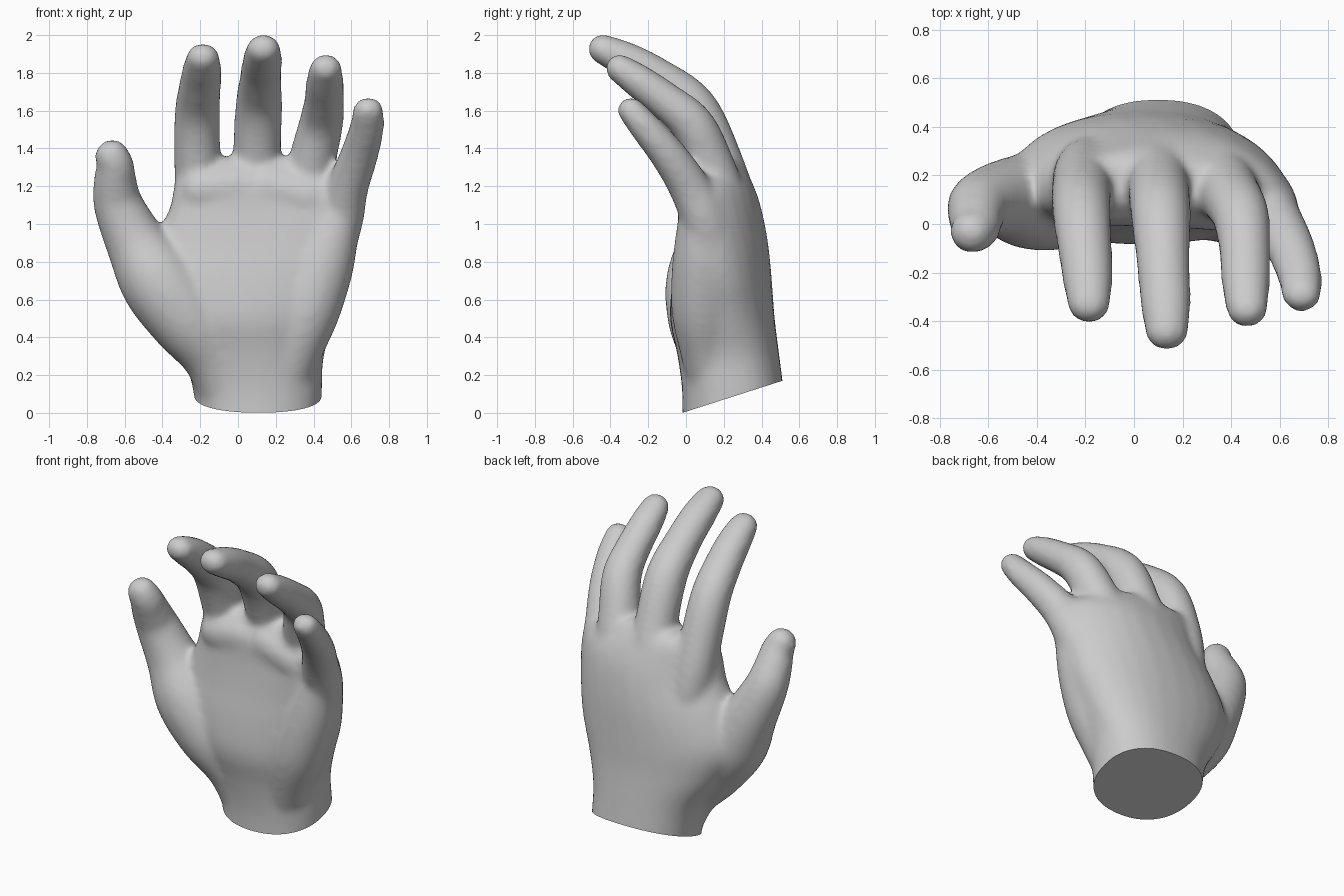
import bpy, bmesh, math
from mathutils import Vector

bm = bmesh.new()
N = 28


def skin(rings):
    # bridge closed rings and cap both ends
    vs = [[bm.verts.new(p) for p in r] for r in rings]
    for a, b in zip(vs, vs[1:]):
        for i in range(N):
            j = (i + 1) % N
            bm.faces.new((a[i], a[j], b[j], b[i]))
    bm.faces.new(vs[0][::-1])
    bm.faces.new(vs[-1])


def spline(rows, steps=6):
    # Catmull-Rom interpolation of whole rows of numbers
    out = []
    for k in range(len(rows) - 1):
        p0, p1, p2, p3 = (rows[min(max(k + d, 0), len(rows) - 1)] for d in (-1, 0, 1, 2))
        for s in range(steps):
            t = s / steps
            out.append([0.5 * (2 * b + (c - a) * t + (2 * a - 5 * b + 4 * c - d) * t * t
                               + (3 * b - a - 3 * c + d) * t ** 3)
                        for a, b, c, d in zip(p0, p1, p2, p3)])
    return out + [list(rows[-1])]


def tube(rows, f0=1.08, f1=0.88):
    # rows: x, y, z, radius; thickness factor runs from f0 to f1; rounded at both ends
    pts = spline(rows)
    n = len(pts) - 1
    cs = [Vector(p[:3]) for p in pts]
    tans = [(cs[min(i + 1, n)] - cs[max(i - 1, 0)]).normalized() for i in range(n + 1)]
    stations = [(cs[i], tans[i], pts[i][3] + 0.003, f0 + (f1 - f0) * i / n) for i in range(n + 1)]
    angles = [math.radians(a) for a in (20, 40, 58, 72, 84)]

    def dome(st, sign):
        c, t, r, f = st
        return [(c + t * sign * r * 0.9 * math.sin(a), t, r * math.cos(a), f) for a in angles]
    stations = dome(stations[0], -1)[::-1] + stations + dome(stations[-1], 1)
    rings = []
    for c, t, r, f in stations:
        side = (Vector((1, 0, 0)) - t * t.x).normalized()
        up = t.cross(side)
        rings.append([c + side * r * math.cos(2 * math.pi * i / N)
                      + up * r * f * math.sin(2 * math.pi * i / N) for i in range(N)])
    skin(rings)


def sgn_pow(v, e):
    return math.copysign(abs(v) ** e, v)


# wrist and palm: z, x left, x right, y front, y back, forward curl of the edges
palm = [
    (-0.15, -0.21, 0.43, -0.02, 0.54, 0.0),
    (0.10, -0.235, 0.445, -0.02, 0.52, 0.0),
    (0.30, -0.295, 0.455, -0.045, 0.495, 0.0),
    (0.50, -0.43, 0.52, -0.085, 0.47, 0.01),
    (0.70, -0.51, 0.595, -0.07, 0.455, 0.04),
    (0.90, -0.45, 0.635, -0.035, 0.435, 0.08),
    (1.08, -0.365, 0.66, -0.01, 0.40, 0.12),
    (1.20, -0.34, 0.62, 0.0, 0.36, 0.10),
    (1.30, -0.31, 0.46, 0.04, 0.31, 0.05),
    (1.35, -0.27, 0.40, 0.09, 0.26, 0.03),
]
rings = []
for z, x0, x1, yf, yb, curl in spline(palm, 5):
    ring = []
    for i in range(N):
        a = 2 * math.pi * i / N
        c, s = sgn_pow(math.cos(a), 0.88), sgn_pow(math.sin(a), 0.88)
        bend = curl * c * c * (1 if c > 0 else 0.5)
        ring.append(Vector(((x0 + x1) / 2 + (x1 - x0) / 2 * c,
                            (yf + yb) / 2 + (yb - yf) / 2 * s - bend, z)))
    rings.append(ring)
skin(rings)

# thumb with its ball
tube([(-0.03, 0.19, 0.06, 0.16), (-0.12, 0.14, 0.30, 0.17), (-0.27, 0.10, 0.50, 0.20),
      (-0.42, 0.095, 0.70, 0.205), (-0.54, 0.105, 0.90, 0.16), (-0.633, 0.08, 1.10, 0.13),
      (-0.65, 0.03, 1.22, 0.113), (-0.65, -0.015, 1.31, 0.098), (-0.67, -0.035, 1.365, 0.088)],
     0.97, 0.97)
# heel of the palm on the little finger side
tube([(0.22, 0.18, 0.10, 0.15), (0.29, 0.12, 0.32, 0.15), (0.37, 0.09, 0.55, 0.17),
      (0.45, 0.09, 0.80, 0.165), (0.51, 0.08, 1.0, 0.13)], 0.97, 0.97)
# pads below the fingers
tube([(-0.20, 0.12, 1.18, 0.13), (0.12, 0.12, 1.20, 0.13), (0.38, 0.10, 1.14, 0.13)], 1, 1)

# fingers, each running on into the back of the hand
# index finger
tube([(-0.08, 0.27, 0.55, 0.12), (-0.19, 0.225, 1.02, 0.125), (-0.215, 0.14, 1.36, 0.122),
      (-0.215, 0.04, 1.59, 0.118), (-0.20, -0.12, 1.74, 0.108), (-0.19, -0.24, 1.825, 0.10),
      (-0.185, -0.33, 1.88, 0.086)])
# middle finger
tube([(0.09, 0.28, 0.60, 0.12), (0.09, 0.235, 1.08, 0.13), (0.10, 0.16, 1.36, 0.125),
      (0.11, 0.04, 1.62, 0.122), (0.12, -0.15, 1.775, 0.108), (0.13, -0.32, 1.87, 0.102),
      (0.135, -0.44, 1.925, 0.088)])
# ring finger
tube([(0.24, 0.27, 0.60, 0.12), (0.34, 0.20, 1.06, 0.13), (0.40, 0.11, 1.36, 0.122),
      (0.44, 0.03, 1.53, 0.115), (0.455, -0.10, 1.645, 0.104), (0.46, -0.25, 1.755, 0.097),
      (0.465, -0.35, 1.823, 0.084)])
# little finger
tube([(0.40, 0.18, 0.60, 0.12), (0.53, 0.11, 0.98, 0.12), (0.58, 0.02, 1.19, 0.108),
      (0.64, -0.09, 1.36, 0.099), (0.68, -0.205, 1.50, 0.09), (0.69, -0.29, 1.60, 0.08)])

bmesh.ops.recalc_face_normals(bm, faces=bm.faces)
mesh = bpy.data.meshes.new("hand")
bm.to_mesh(mesh)
bm.free()
hand = bpy.data.objects.new("hand", mesh)
bpy.context.collection.objects.link(hand)
bpy.context.view_layer.objects.active = hand
hand.select_set(True)

# fuse all parts into one skin and soften the joins
fuse = hand.modifiers.new("fuse", "REMESH")
fuse.mode = "VOXEL"
fuse.voxel_size = 0.018
soft = hand.modifiers.new("soften", "SMOOTH")
soft.factor = 0.5
soft.iterations = 18
for name in ("fuse", "soften"):
    bpy.ops.object.modifier_apply(modifier=name)

# slanted flat cut at the wrist
bm = bmesh.new()
bm.from_mesh(hand.data)
bmesh.ops.bisect_plane(bm, geom=bm.verts[:] + bm.edges[:] + bm.faces[:],
                       plane_co=(0, -0.02, 0.0), plane_no=(0, -0.17, 0.53), clear_inner=True)
bmesh.ops.holes_fill(bm, edges=[e for e in bm.edges if e.is_boundary], sides=0)
bmesh.ops.recalc_face_normals(bm, faces=bm.faces)
bm.to_mesh(hand.data)
bm.free()
bpy.ops.object.shade_smooth_by_angle(angle=math.radians(40))
